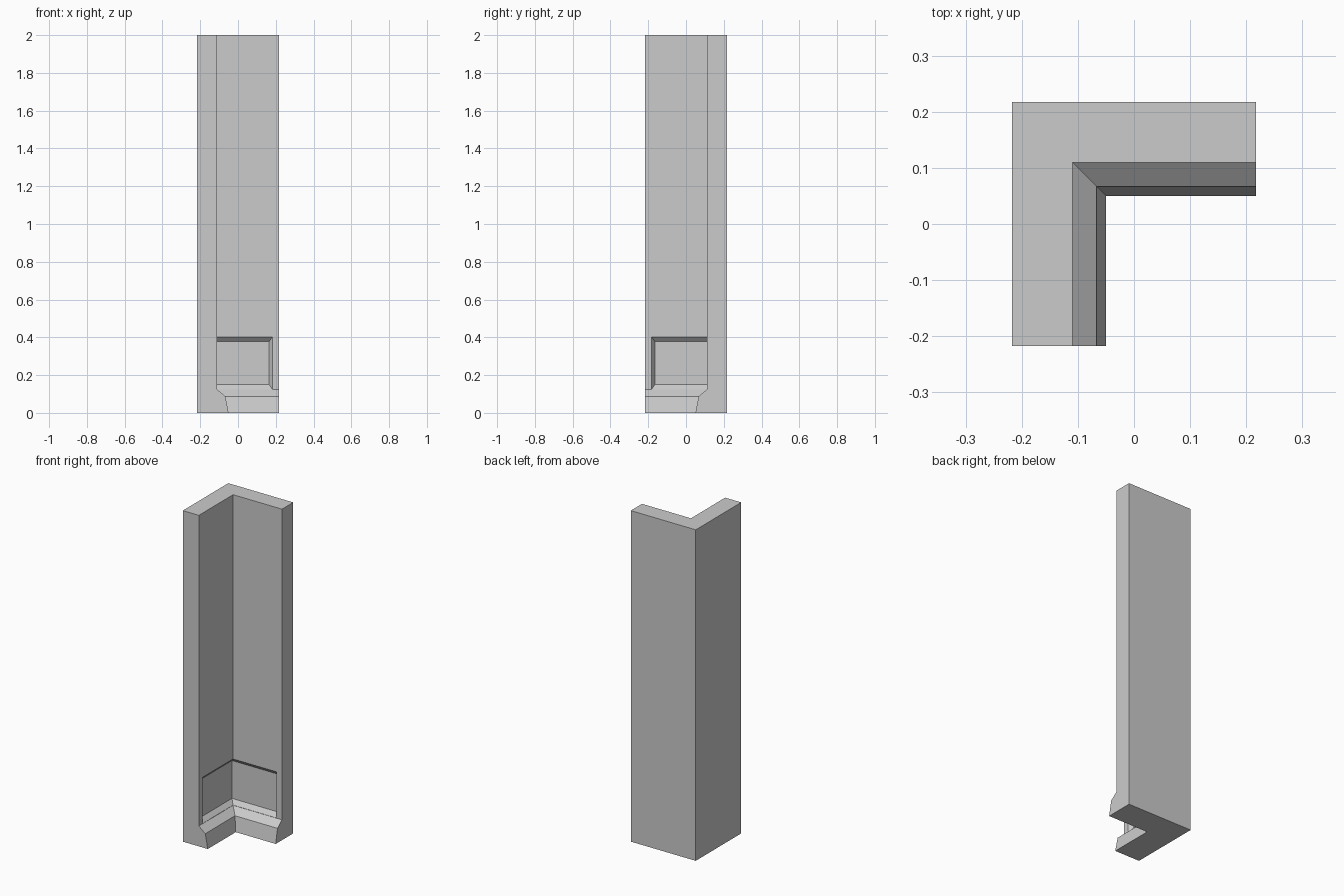
import bpy
import bmesh

old = bpy.data.objects.get("Cube")
if old:
    bpy.data.objects.remove(old, do_unlink=True)

HALF = 0.217      # half width of the corner
INNER = 0.11      # inner wall faces lie on x = -INNER and y = +INNER
HEIGHT = 2.0

grey = bpy.data.materials.new("plain grey")
grey.use_nodes = True
grey.diffuse_color = (0.6, 0.6, 0.6, 1)
grey.node_tree.nodes["Principled BSDF"].inputs["Base Color"].default_value = (0.6, 0.6, 0.6, 1)


def sweep_corner(name, profile):
    """Sweep a closed profile of (depth, z, end) points round a mitred right-angle corner."""
    bm = bmesh.new()
    left = [bm.verts.new((d - INNER, -end, z)) for d, z, end in profile]
    mitre = [bm.verts.new((d - INNER, INNER - d, z)) for d, z, end in profile]
    right = [bm.verts.new((end, INNER - d, z)) for d, z, end in profile]
    n = len(profile)
    for a, b in ((left, mitre), (mitre, right)):
        for i in range(n):
            j = (i + 1) % n
            bm.faces.new((a[i], a[j], b[j], b[i]))
    bm.faces.new(left)
    bm.faces.new(right)
    bmesh.ops.recalc_face_normals(bm, faces=bm.faces)
    mesh = bpy.data.meshes.new(name)
    bm.to_mesh(mesh)
    bm.free()
    mesh.materials.append(grey)
    obj = bpy.data.objects.new(name, mesh)
    bpy.context.collection.objects.link(obj)
    return obj


# Wall with a sloped skirting along its inner foot
outline = [(INNER - HALF, 0), (0.06, 0), (0.043, 0.088),
           (0, 0.123), (0, HEIGHT), (INNER - HALF, HEIGHT)]
wall = sweep_corner("corner_wall", [(d, z, HALF) for d, z in outline])

# Recessed panel with chamfered edges, cut a little proud of the wall face
DEPTH, CHAMFER, END_CHAMFER = 0.024, 0.025, 0.017
LOW, HIGH, END = 0.1245, 0.403, 0.182


def panel_edge(d):
    t = d / DEPTH
    return [(d, LOW - CHAMFER * t, END + END_CHAMFER * t),
            (d, HIGH + CHAMFER * t, END + END_CHAMFER * t)]


cutter = sweep_corner("panel_cutter", panel_edge(-DEPTH) + panel_edge(0.002)[::-1])
cutter.hide_render = True
cutter.hide_set(True)
cutter.display_type = 'WIRE'

cut = wall.modifiers.new("recessed panel", 'BOOLEAN')
cut.operation = 'DIFFERENCE'
cut.solver = 'EXACT'
cut.object = cutter
